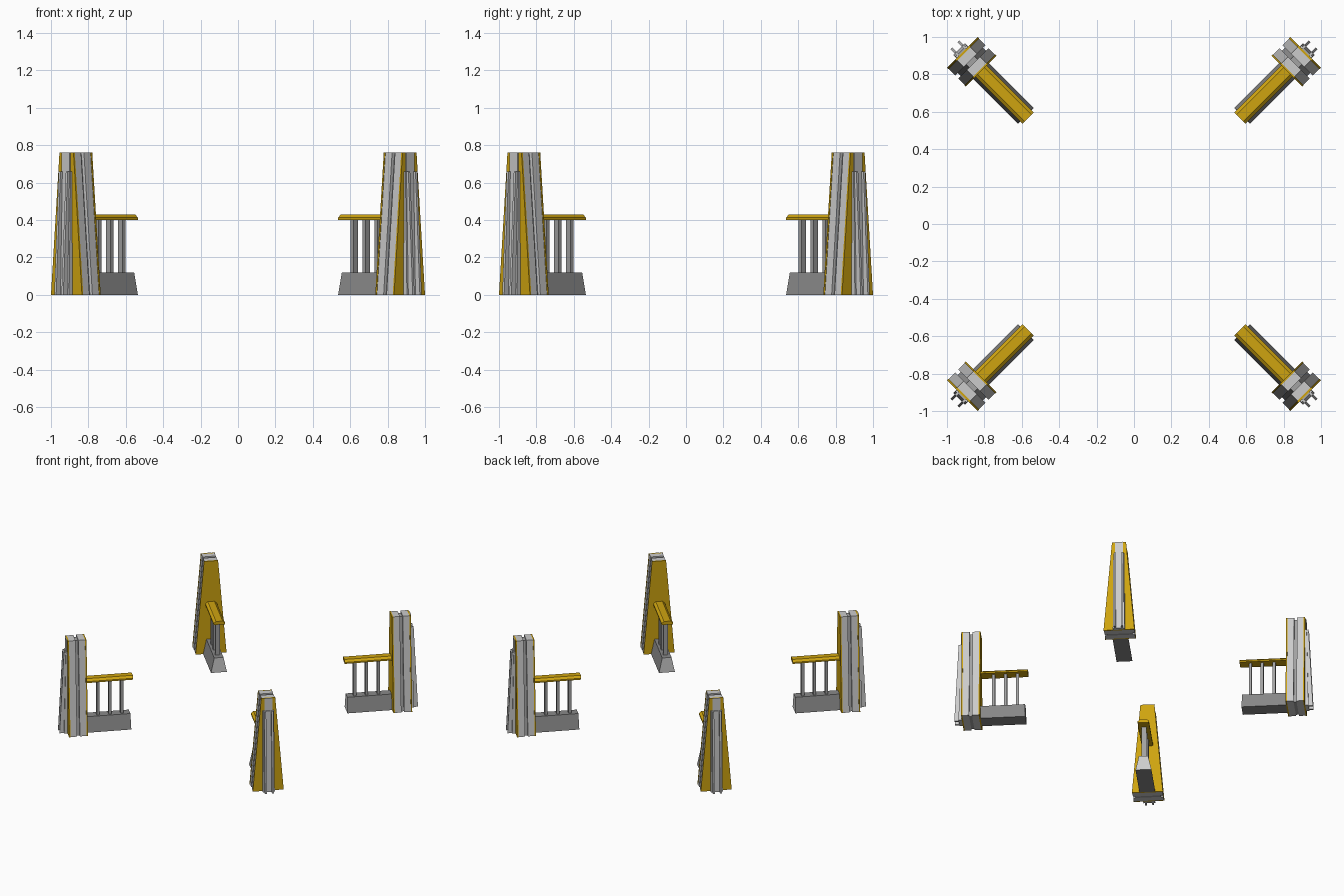
import bpy, bmesh, math
from mathutils import Matrix

cube = bpy.data.objects.get("Cube")
if cube:
    bpy.data.objects.remove(cube, do_unlink=True)


def material(name, rgb):
    m = bpy.data.materials.new(name)
    m.use_nodes = True
    m.diffuse_color = (*rgb, 1)
    m.node_tree.nodes["Principled BSDF"].inputs["Base Color"].default_value = (*rgb, 1)
    return m


LIGHT = material("light grey", (0.6, 0.6, 0.6))
MID = material("mid grey", (0.36, 0.36, 0.36))
DARK = material("dark grey", (0.25, 0.25, 0.25))
GOLD = material("gold", (0.62, 0.37, 0.005))


def frustum(bm, bottom, top, z0, z1):
    """Tapered block; bottom and top are (u0, u1, v0, v1) rectangles."""
    rings = []
    for (u0, u1, v0, v1), z in ((bottom, z0), (top, z1)):
        rings.append([bm.verts.new((u, v, z))
                      for u, v in ((u0, v0), (u1, v0), (u1, v1), (u0, v1))])
    lo, hi = rings
    bm.faces.new(lo[::-1])
    bm.faces.new(hi)
    for i in range(4):
        j = (i + 1) % 4
        bm.faces.new((lo[i], lo[j], hi[j], hi[i]))


def finish(bm, name, angle, *mats):
    bmesh.ops.recalc_face_normals(bm, faces=bm.faces)
    mesh = bpy.data.meshes.new(name)
    bm.to_mesh(mesh)
    bm.free()
    for m in mats:
        mesh.materials.append(m)
    mesh.transform(Matrix.Rotation(angle, 4, 'Z'))
    ob = bpy.data.objects.new(name, mesh)
    bpy.context.collection.objects.link(ob)
    return ob


H = 0.76                # tower height
WB, WT = 0.117, 0.053   # tower half widths at bottom and top


def slab(bm, u0, u1, inset=0.0, h=H):
    b, t = WB - inset, WT - inset
    frustum(bm, (u0, u1, -b, b), (u0, u1, -t, t), 0, h)


def tower(tag, a):
    # Gold plates on the inner and outer faces
    bm = bmesh.new()
    slab(bm, 1.155, 1.165)
    slab(bm, 1.287, 1.297)
    finish(bm, "tower_plates_" + tag, a, GOLD)
    # Two grey blocks with a recessed core between them
    bm = bmesh.new()
    slab(bm, 1.165, 1.215, 0.003)
    slab(bm, 1.237, 1.287, 0.003)
    finish(bm, "tower_blocks_" + tag, a, LIGHT)
    bm = bmesh.new()
    slab(bm, 1.215, 1.237, 0.022, H - 0.01)
    finish(bm, "tower_core_" + tag, a, MID)
    # Outer buttress: backing, two ribs and a short upper strip
    bm = bmesh.new()
    frustum(bm, (1.297, 1.322, -0.045, 0.045), (1.297, 1.308, -0.042, 0.042), 0, 0.66)
    frustum(bm, (1.297, 1.303, -0.03, 0.03), (1.297, 1.303, -0.03, 0.03), 0.66, H)
    for s in (-1, 1):
        v0, v1 = sorted((s * 0.02, s * 0.034))
        frustum(bm, (1.3, 1.355, v0, v1), (1.3, 1.322, v0, v1), 0, 0.66)
    finish(bm, "buttress_" + tag, a, LIGHT)


def railing(tag, a):
    # Sloped footing with a light end face
    bm = bmesh.new()
    frustum(bm, (0.817, 1.156, -0.06, 0.06), (0.82, 1.156, -0.035, 0.035), 0, 0.12)
    bmesh.ops.recalc_face_normals(bm, faces=bm.faces)
    for f in bm.faces:
        f.material_index = 1 if f.normal.x < -0.9 else 0
    finish(bm, "railing_footing_" + tag, a, DARK, LIGHT)
    # Balusters
    bm = bmesh.new()
    for i in range(3):
        u = 0.88 + 0.09 * i
        r = (u - 0.011, u + 0.011, -0.018, 0.018)
        frustum(bm, r, r, 0.12, 0.4)
    finish(bm, "balusters_" + tag, a, MID)
    # Handrail with chamfered upper edges
    bm = bmesh.new()
    r = (0.8, 1.156, -0.043, 0.043)
    frustum(bm, r, r, 0.4, 0.412)
    frustum(bm, r, (0.8, 1.156, -0.025, 0.025), 0.412, 0.428)
    finish(bm, "handrail_" + tag, a, GOLD)


for k, tag in enumerate(("back_left", "back_right", "front_right", "front_left")):
    angle = math.radians(45 + 90 * k)
    tower(tag, angle)
    railing(tag, angle)
